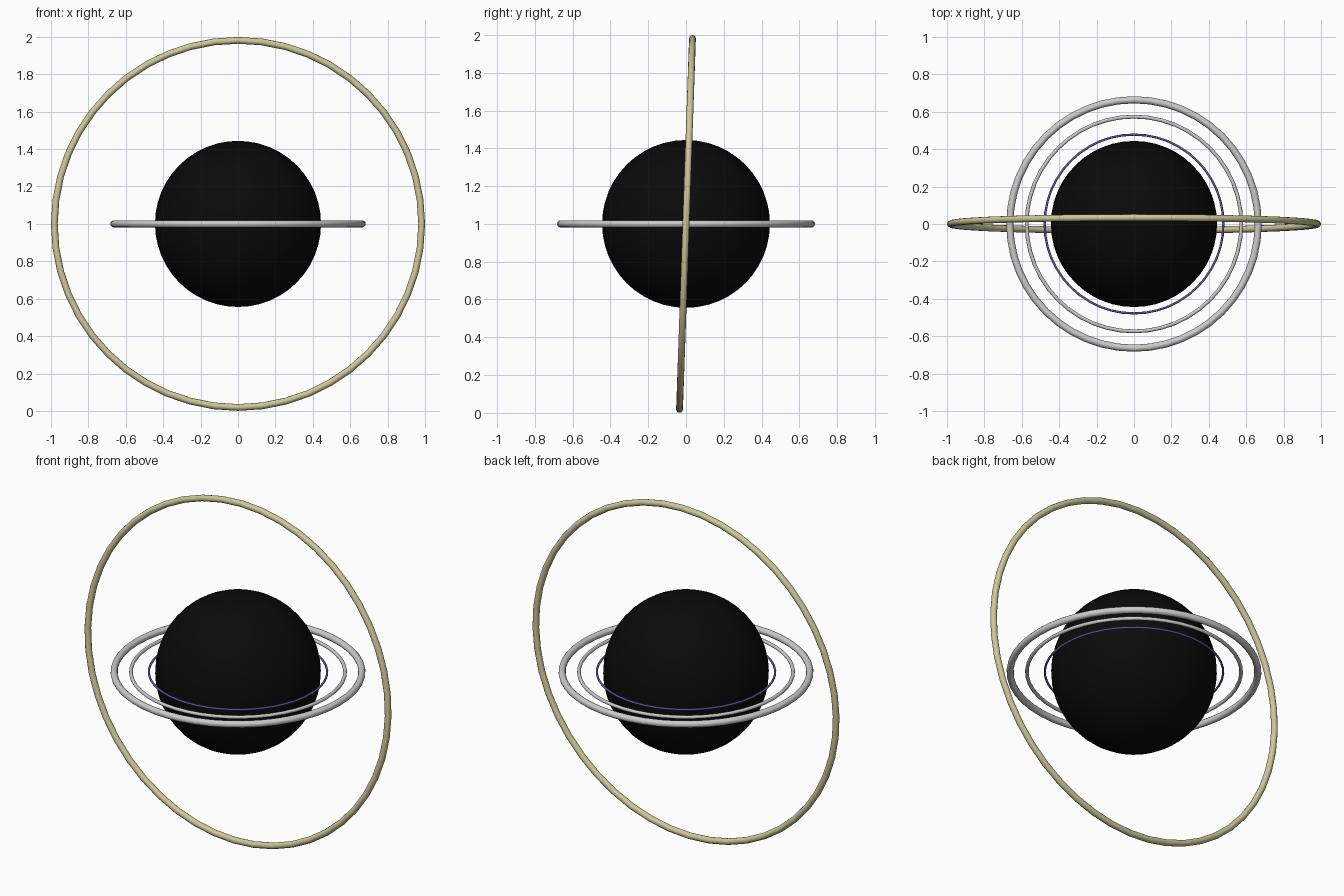
import bpy
import math

if "Cube" in bpy.data.objects:
    bpy.data.objects.remove(bpy.data.objects["Cube"])


def material(name, rgb):
    mat = bpy.data.materials.new(name)
    mat.diffuse_color = (*rgb, 1.0)
    mat.use_nodes = True
    mat.node_tree.nodes["Principled BSDF"].inputs["Base Color"].default_value = mat.diffuse_color
    return mat


def finish(name, mat):
    obj = bpy.context.object
    obj.name = name
    obj.data.materials.append(mat)
    bpy.ops.object.shade_smooth_by_angle(angle=math.radians(35))
    return obj


def ring(name, outer, tube, mat, tilt=0.0):
    bpy.ops.mesh.primitive_torus_add(
        major_radius=outer - tube, minor_radius=tube,
        major_segments=48, minor_segments=12,
        location=(0, 0, 1), rotation=(tilt, 0, 0))
    return finish(name, mat)


black = material("black", (0.003, 0.003, 0.003))
silver = material("silver grey", (0.60, 0.60, 0.61))
violet = material("violet blue", (0.12, 0.09, 0.38))
gold = material("pale gold", (0.62, 0.58, 0.32))

# Central dark globe
bpy.ops.mesh.primitive_uv_sphere_add(
    segments=48, ring_count=24, radius=0.444, location=(0, 0, 1))
finish("globe", black)

# Flat rings around the equator, inside to outside
ring("inner_ring", 0.484, 0.006, violet)
ring("middle_ring", 0.584, 0.010, silver)
ring("outer_ring", 0.683, 0.019, silver)

# Large upright ring, its top leaning slightly backwards
ring("upright_ring", 1.0, 0.018, gold, math.radians(88))
